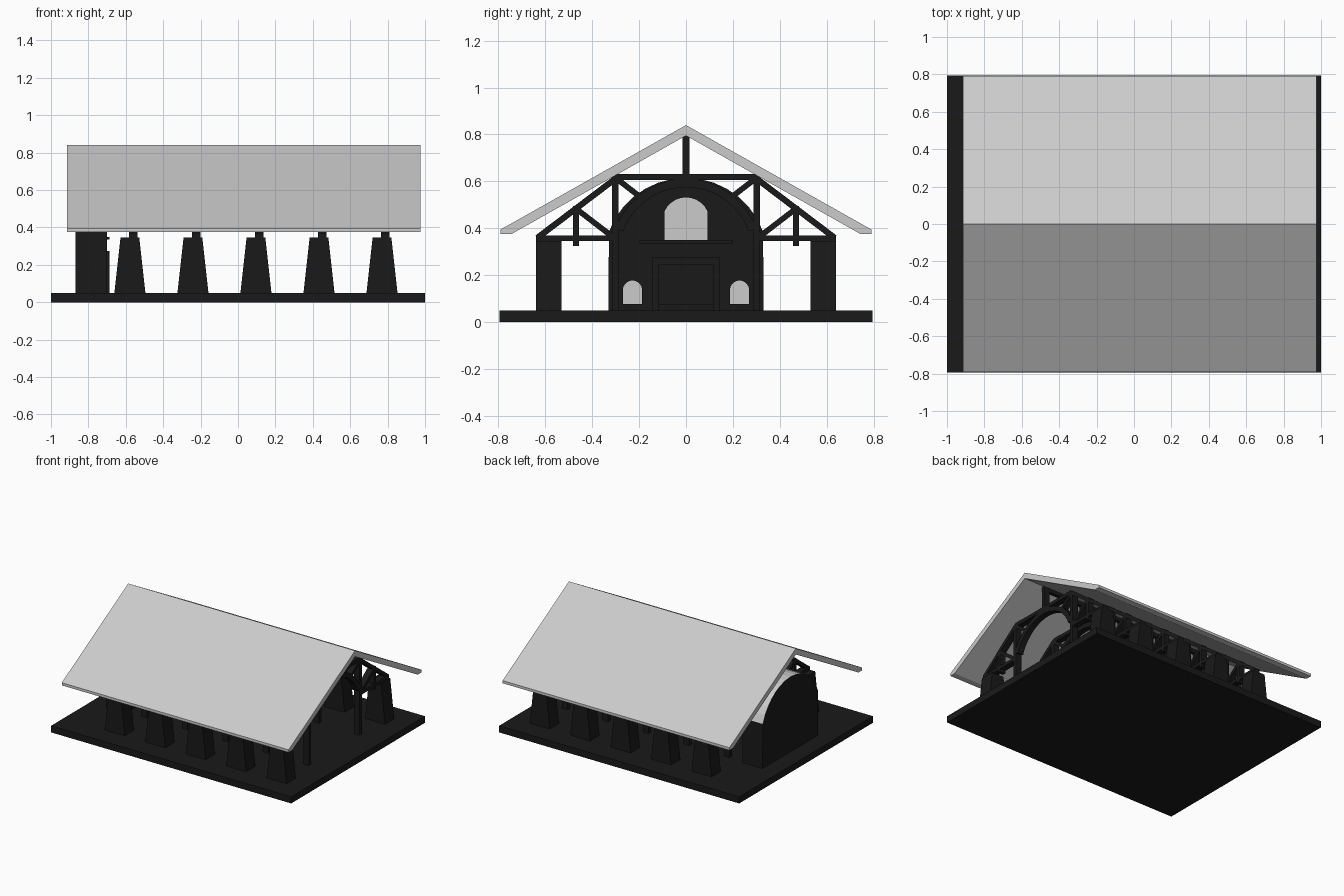
import bpy, bmesh, math

if "Cube" in bpy.data.objects:
    bpy.data.objects.remove(bpy.data.objects["Cube"])

black = bpy.data.materials.new("dark_timber_and_stone")
black.diffuse_color = (0.01, 0.01, 0.01, 1)
black.use_nodes = True
black.node_tree.nodes["Principled BSDF"].inputs["Base Color"].default_value = black.diffuse_color


def finish(bm, name, dark=True):
    bmesh.ops.recalc_face_normals(bm, faces=bm.faces)
    me = bpy.data.meshes.new(name)
    bm.to_mesh(me)
    bm.free()
    ob = bpy.data.objects.new(name, me)
    bpy.context.collection.objects.link(ob)
    if dark:
        me.materials.append(black)
    return ob


def add_prism(bm, pts, x0, x1):
    """Extrude a (y, z) outline along x."""
    f = bm.faces.new([bm.verts.new((x0, y, z)) for y, z in pts])
    ext = bmesh.ops.extrude_face_region(bm, geom=[f])["geom"]
    bmesh.ops.translate(bm, vec=(x1 - x0, 0, 0),
                        verts=[g for g in ext if isinstance(g, bmesh.types.BMVert)])


def prism(name, pts, x0, x1, dark=True):
    bm = bmesh.new()
    add_prism(bm, pts, x0, x1)
    return finish(bm, name, dark)


def rect(y0, y1, z0, z1):
    return [(y0, z0), (y1, z0), (y1, z1), (y0, z1)]


def bar(p, q, w):
    """Outline of a straight timber from p to q in the yz plane."""
    dy, dz = q[0] - p[0], q[1] - p[1]
    l = math.hypot(dy, dz)
    ny, nz = -dz / l * w / 2, dy / l * w / 2
    return [(p[0] + ny, p[1] + nz), (q[0] + ny, q[1] + nz),
            (q[0] - ny, q[1] - nz), (p[0] - ny, p[1] - nz)]


def arc(r, cz, a0, a1, n=16, cy=0):
    return [(cy + r * math.cos(a0 + (a1 - a0) * i / n),
             cz + r * math.sin(a0 + (a1 - a0) * i / n)) for i in range(n + 1)]


def niche(cy, half, z0, z1, rise):
    """Rectangle with a curved top."""
    r = (half * half + rise * rise) / (2 * rise)
    a = math.asin(min(1, half / r))
    return [(cy - half, z0), (cy + half, z0)] + arc(
        r, z1 - r, math.pi / 2 - a, math.pi / 2 + a, 10, cy)


# floor slab
prism("floor_slab", rect(-0.795, 0.795, 0, 0.05), -1, 1)

# gable roof
half = [(0.79, 0.395), (0.79, 0.375), (0.745, 0.375)]
prism("roof", [(0, 0.84)] + half + [(0, 0.795)] + [(-y, z) for y, z in half[::-1]],
      -0.915, 0.975, False)
prism("ridge_beam", rect(-0.013, 0.013, 0.76, 0.788), -0.57, 0.81)

# five truss frames with tapered piers
for i in range(5):
    tx = -0.56 + 0.337 * i
    x0, x1 = tx - 0.023, tx + 0.023
    bm = bmesh.new()
    add_prism(bm, rect(-0.3, 0.3, 0.605, 0.632), x0, x1)
    add_prism(bm, rect(-0.014, 0.014, 0.61, 0.795), x0, x1)
    a = math.radians(20)
    add_prism(bm, arc(0.32, 0.29, a, math.pi - a, 20)
              + arc(0.285, 0.29, math.pi - a, a, 20), x0, x1)
    for s in (1, -1):
        add_prism(bm, rect(s * 0.287, s * 0.315, 0.05, 0.625), x0, x1)
        add_prism(bm, rect(s * 0.3, s * 0.64, 0.345, 0.37), x0, x1)
        add_prism(bm, rect(s * 0.457, s * 0.482, 0.325, 0.495), x0, x1)
        add_prism(bm, bar((s * 0.633, 0.36), (s * 0.3, 0.612), 0.026), x0, x1)
        add_prism(bm, bar((s * 0.47, 0.485), (s * 0.31, 0.362), 0.024), x0, x1)
        add_prism(bm, bar((s * 0.3, 0.615), (s * 0.19, 0.53), 0.024), x0, x1)
    finish(bm, "truss_frame")

    bm = bmesh.new()
    for s in (1, -1):
        c = tx - 0.018
        f = bm.faces.new([bm.verts.new((c + dx, s * 0.53, z)) for dx, z in
                          ((-0.083, 0.05), (0.083, 0.05), (0.05, 0.347), (-0.05, 0.347))])
        ext = bmesh.ops.extrude_face_region(bm, geom=[f])["geom"]
        bmesh.ops.translate(bm, vec=(0, s * 0.11, 0),
                            verts=[g for g in ext if isinstance(g, bmesh.types.BMVert)])
    finish(bm, "tapered_piers")

# fireplace body with arched top
a = math.asin(0.12 / 0.35)
body = prism("fireplace_body",
             [(-0.33, 0.05), (0.33, 0.05)] + arc(0.35, 0.265, a, math.pi - a, 14),
             -0.87, -0.70)
body.data.materials.append(None)
for p in body.data.polygons:
    if p.normal.z > 0.3:
        p.material_index = 1

# recesses in the fireplace front, with pale back panels
openings = [("upper_niche", niche(0, 0.092, 0.35, 0.532, 0.06)),
            ("log_niche", niche(0.228, 0.041, 0.077, 0.178, 0.038)),
            ("log_niche", niche(-0.228, 0.041, 0.077, 0.178, 0.038)),
            ("firebox", rect(-0.115, 0.115, 0.075, 0.245))]
for name, pts in openings:
    cut = prism(name + "_cutter", pts, -0.79, -0.65)
    cut.hide_render = True
    cut.hide_viewport = True
    m = body.modifiers.new(name, 'BOOLEAN')
    m.operation, m.solver, m.object = 'DIFFERENCE', 'EXACT', cut
    if name != "firebox":
        prism(name + "_panel", pts, -0.80, -0.785, False)

# fire surround and mantel shelf
prism("fire_surround", [(-0.145, 0.05), (-0.145, 0.275), (0.145, 0.275), (0.145, 0.05),
                        (0.115, 0.05), (0.115, 0.245), (-0.115, 0.245), (-0.115, 0.05)],
      -0.705, -0.687)
prism("mantel_shelf", rect(-0.2, 0.2, 0.335, 0.35), -0.705, -0.687)
